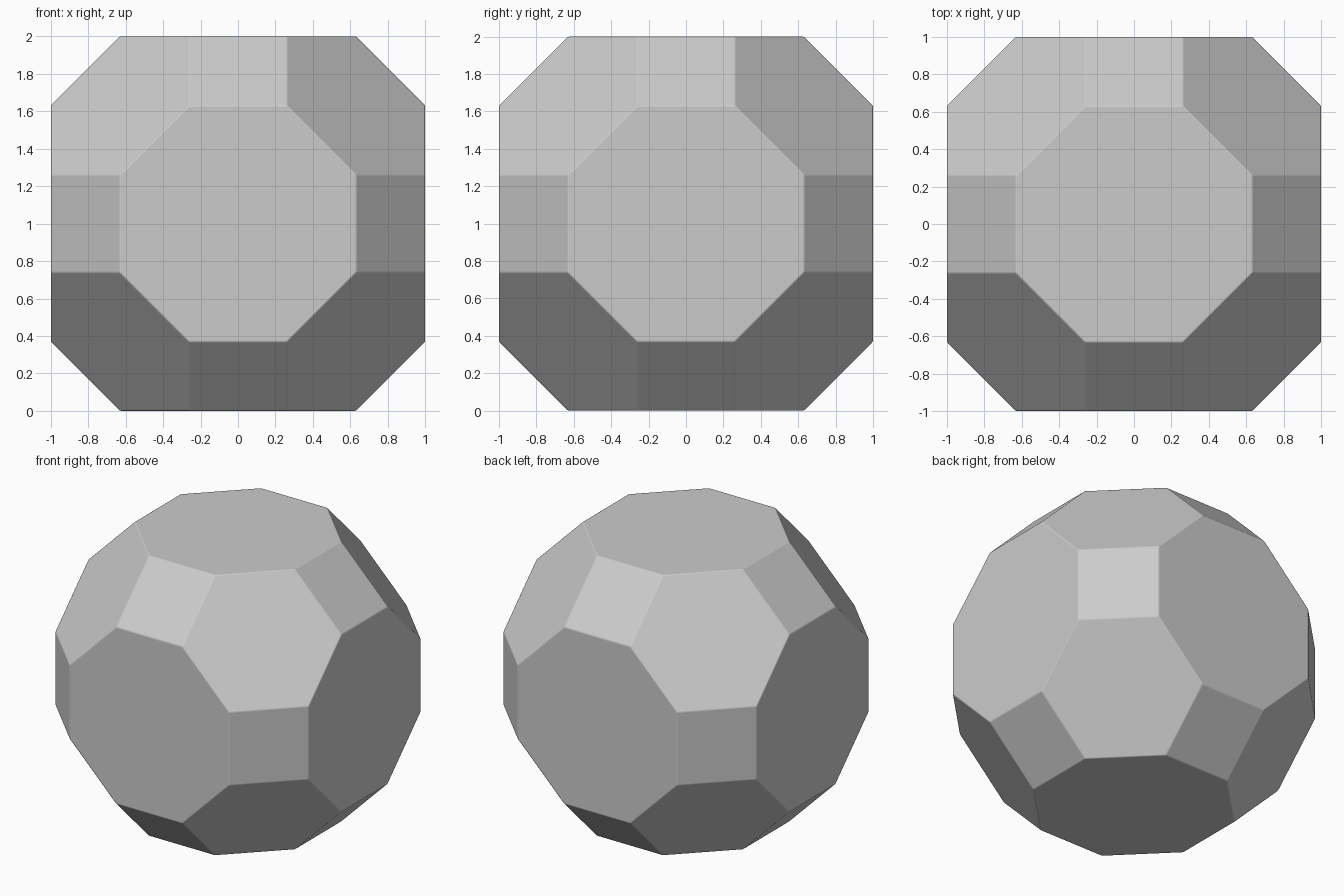
import bpy
import bmesh
import math

cube = bpy.data.objects.get("Cube")
if cube:
    bpy.data.objects.remove(cube, do_unlink=True)

# Plain grey surface
grey = bpy.data.materials.new("plain grey")
grey.use_nodes = True
colour = (0.6, 0.6, 0.6, 1.0)
grey.diffuse_color = colour
grey.node_tree.nodes["Principled BSDF"].inputs["Base Color"].default_value = colour

# Corner coordinates: every ordering and sign of three distances
root = math.sqrt(2)
outer = 1 + 2 * root
a, b, c = 1 / outer, (1 + root) / outer, 1.0
orders = [(a, b, c), (a, c, b), (b, a, c), (b, c, a), (c, a, b), (c, b, a)]

# Hull of the corners, merged into octagons, hexagons and squares
bm = bmesh.new()
for x, y, z in orders:
    for sx in (-1, 1):
        for sy in (-1, 1):
            for sz in (-1, 1):
                bm.verts.new((sx * x, sy * y, sz * z + 1))
bmesh.ops.convex_hull(bm, input=bm.verts)
bmesh.ops.dissolve_limit(bm, angle_limit=math.radians(2),
                         verts=bm.verts, edges=bm.edges)
bmesh.ops.recalc_face_normals(bm, faces=bm.faces)

mesh = bpy.data.meshes.new("faceted_ball")
bm.to_mesh(mesh)
bm.free()
mesh.materials.append(grey)
ball = bpy.data.objects.new("faceted_ball", mesh)
bpy.context.collection.objects.link(ball)

# Fine rounded edges between flat faces
mesh.shade_smooth()
bevel = ball.modifiers.new("soft_edges", "BEVEL")
bevel.width = 0.008
bevel.segments = 2
bevel.limit_method = "NONE"
bevel.harden_normals = True
